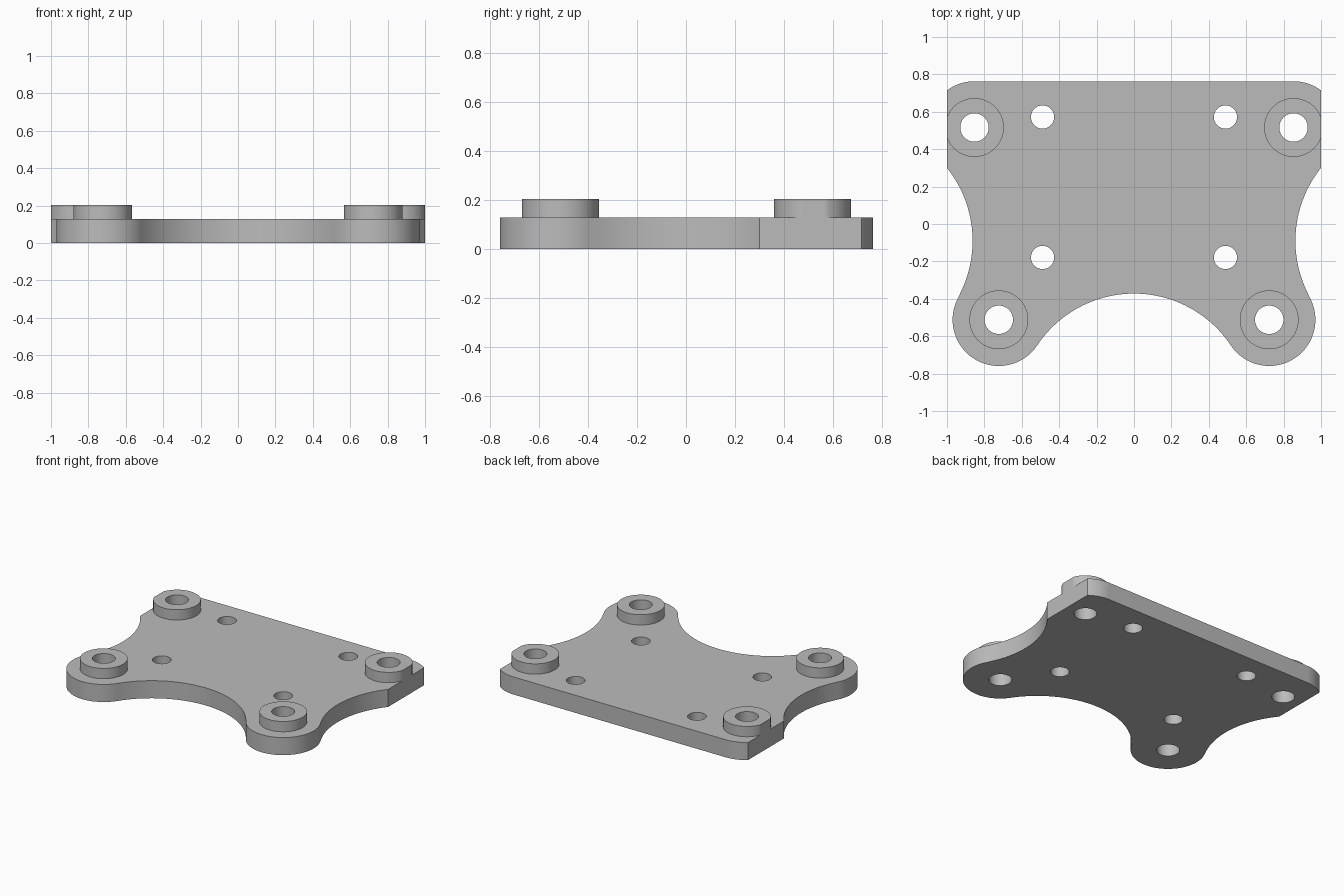
import bpy, bmesh, math

cube = bpy.data.objects.get("Cube")
if cube:
    bpy.data.objects.remove(cube, do_unlink=True)

PLATE_TOP, BOSS_TOP = 0.128, 0.203
LUG_R, BOSS_R, BOLT_R, SMALL_R = 0.247, 0.157, 0.076, 0.062
BACK, FRONT = (0.853, 0.516), (0.723, -0.512)      # boss centres, +x side
SIDE_C, SIDE_R = (1.487, -0.09), 0.624             # side scoop
BAY_C, BAY_R = (0, -0.994), 0.622                  # front scoop

grey = bpy.data.materials.new("grey metal")
grey.use_nodes = True
colour = (0.5, 0.5, 0.5, 1)
grey.diffuse_color = colour
grey.node_tree.nodes["Principled BSDF"].inputs["Base Color"].default_value = colour


def arc(centre, r, a0, a1, n=24):
    """Points along an arc, angles in radians."""
    return [(centre[0] + r * math.cos(a0 + (a1 - a0) * i / n),
             centre[1] + r * math.sin(a0 + (a1 - a0) * i / n)) for i in range(n + 1)]


def circle(centre, r, n=64):
    return arc(centre, r, 0, math.tau, n)[:-1]


def angle(a, b):
    return math.atan2(b[1] - a[1], b[0] - a[0])


def slab(name, outline, holes, z0, z1):
    """Flat outline with holes, thickened from z0 to z1."""
    bm = bmesh.new()
    for loop in [outline] + holes:
        vs = [bm.verts.new((x, y, z0)) for x, y in loop]
        for a, b in zip(vs, vs[1:] + vs[:1]):
            bm.edges.new((a, b))
    bmesh.ops.triangle_fill(bm, use_beauty=True, edges=bm.edges[:], normal=(0, 0, 1))
    bm.normal_update()
    bmesh.ops.reverse_faces(bm, faces=[f for f in bm.faces if f.normal.z < 0])
    mesh = bpy.data.meshes.new(name)
    bm.to_mesh(mesh)
    bm.free()
    mesh.materials.append(grey)
    ob = bpy.data.objects.new(name, mesh)
    bpy.context.collection.objects.link(ob)
    mod = ob.modifiers.new("thickness", 'SOLIDIFY')
    mod.thickness, mod.offset = z1 - z0, 1
    bpy.ops.object.select_all(action='DESELECT')
    bpy.context.view_layer.objects.active = ob
    ob.select_set(True)
    bpy.ops.object.modifier_apply(modifier=mod.name)
    bpy.ops.object.shade_smooth_by_angle(angle=math.radians(30))
    return ob


# Plate outline, +x half from the front middle round to the back edge
bay_end = angle(BAY_C, FRONT)
side_start = angle(SIDE_C, FRONT) % math.tau
side_end = math.pi - math.acos((SIDE_C[0] - 1) / SIDE_R)
corner = math.acos((1 - BACK[0]) / LUG_R)
half = arc(BAY_C, BAY_R, math.pi / 2, bay_end)
half += arc(FRONT, LUG_R, angle(FRONT, BAY_C) % math.tau,
            angle(FRONT, SIDE_C) + math.tau, 40)[1:]
half += arc(SIDE_C, SIDE_R, side_start, side_end)[1:]
half += arc(BACK, LUG_R, corner, math.pi / 2, 12)
outline = half + [(-x, y) for x, y in reversed(half[1:])]

# Holes through the plate
holes = []
for s in (-1, 1):
    holes += [circle((s * x, y), BOLT_R) for x, y in (BACK, FRONT)]
    holes += [circle((s * 0.489, y), SMALL_R) for y in (0.572, -0.179)]
slab("base_plate", outline, holes, 0, PLATE_TOP)

# Raised bosses, trimmed flush with the plate sides
for side, s in (("right", -1), ("left", 1)):
    for end, (x, y) in (("back", BACK), ("front", FRONT)):
        ring = [(max(-1, min(1, px)), py) for px, py in circle((s * x, y), BOSS_R, 96)]
        slab(f"{end}_{side}_boss", ring, [circle((s * x, y), BOLT_R)], PLATE_TOP, BOSS_TOP)
